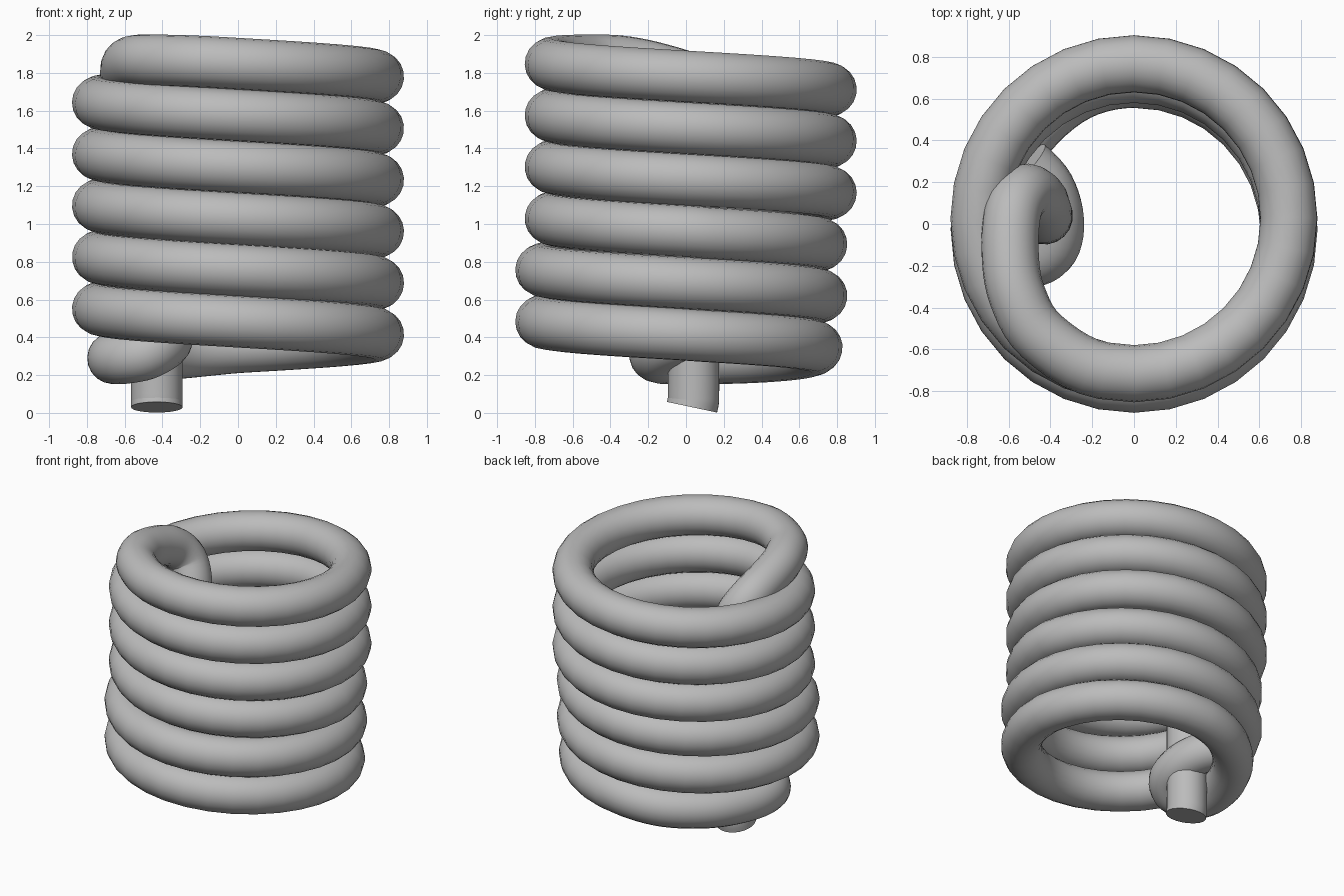
import bpy
from math import cos, sin, tau
from mathutils import Vector

cube = bpy.data.objects.get("Cube")
if cube:
    bpy.data.objects.remove(cube, do_unlink=True)

TUBE = 0.137      # tube radius
COIL = 0.742      # coil centreline radius
PITCH = 0.273
STEPS = 32        # segments per turn

metal = bpy.data.materials.new("grey metal")
metal.use_nodes = True
grey = (0.5, 0.5, 0.5, 1)
metal.diffuse_color = grey
metal.node_tree.nodes["Principled BSDF"].inputs["Base Color"].default_value = grey


def coil_point(t):
    """Centreline after t turns; the upper turns sit slightly further back."""
    shift = -0.05 if t < 0 else -0.025 if t < 2 else 0.025
    return Vector((COIL * cos(t * tau), shift - COIL * sin(t * tau), 0.415 + PITCH * t))


def smooth_path(points, cuts=5):
    """Smooth centreline through the inner points; the outer two guide it."""
    path = []
    for a, b, c, d in zip(points, points[1:], points[2:], points[3:]):
        for i in range(cuts):
            u = i / cuts
            path.append(0.5 * (2 * b + (c - a) * u + (2 * a - 5 * b + 4 * c - d) * u * u
                               + (3 * b - a - 3 * c + d) * u ** 3))
    return path + [points[-2]]


# Turns of the coil
first, last = -8, 170
turns = [coil_point(i / STEPS) for i in range(first, last)]

# Lower end: curls inward and wraps round the upright pipe
curl = [Vector(p) for p in (
    (-0.27, 0.63, 0.32), (-0.5, 0.44, 0.3), (-0.63, 0.2, 0.29), (-0.66, 0.0, 0.29),
    (-0.6, -0.12, 0.29), (-0.49, -0.165, 0.31), (-0.4, -0.11, 0.36),
    (-0.375, 0.02, 0.4), (-0.42, 0.17, 0.44), (-0.52, 0.28, 0.47), (-0.6, 0.34, 0.5))]
lower = smooth_path([turns[2], turns[0]] + curl)

# Upper end: bends inward, turns down and leaves through the bottom
bend = [Vector(p) for p in (
    (-0.44, -0.54, 1.866), (-0.56, -0.34, 1.86), (-0.593, -0.14, 1.82),
    (-0.58, 0.06, 1.75), (-0.525, 0.15, 1.64), (-0.46, 0.12, 1.5), (-0.435, 0.06, 1.32))]
pipe = [Vector((-0.43, 0.04, 1.1 - 0.25 * i)) for i in range(5)]
outlet = [Vector((-0.43, 0.032, 0.03)), Vector((-0.43, -0.02, -0.2))]
upper = smooth_path([turns[-4], turns[-1]] + bend + pipe + outlet)

# One continuous tube swept along the whole centreline
centreline = lower[:0:-1] + turns + upper[1:]
curve = bpy.data.curves.new("coiled_tube", "CURVE")
curve.dimensions = "3D"
curve.bevel_depth = TUBE
curve.bevel_resolution = 8
curve.use_fill_caps = True
spline = curve.splines.new("POLY")
spline.points.add(len(centreline) - 1)
for point, co in zip(spline.points, centreline):
    point.co = (*co, 1)
curve.materials.append(metal)
tube = bpy.data.objects.new("coiled_tube", curve)
bpy.context.collection.objects.link(tube)

bpy.ops.object.select_all(action="DESELECT")
tube.select_set(True)
bpy.context.view_layer.objects.active = tube
bpy.ops.object.convert(target="MESH")
bpy.ops.object.shade_smooth_by_angle(angle=0.6)
